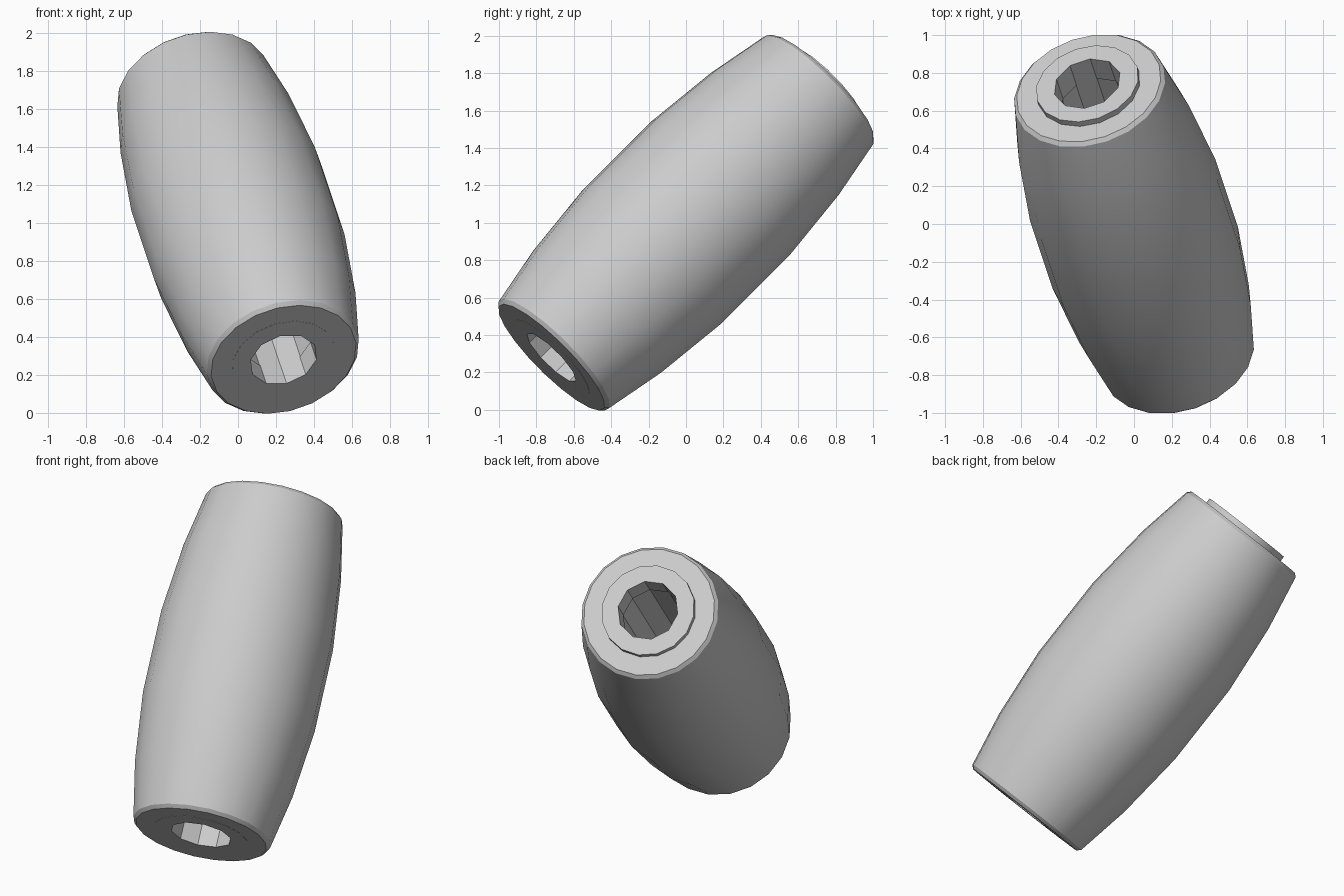
import bpy
import bmesh
from math import cos, sin, tau, radians
from mathutils import Vector, Matrix

default = bpy.data.objects.get("Cube")
if default:
    bpy.data.objects.remove(default, do_unlink=True)

# Single light grey finish
grey = bpy.data.materials.new("light_grey")
grey.use_nodes = True
colour = (0.6, 0.6, 0.6, 1)
grey.diffuse_color = colour
grey.node_tree.nodes["Principled BSDF"].inputs["Base Color"].default_value = colour

# Leaning axis of the barrel, through the middle of the model
axis = Vector((-0.235, 0.705, 0.705)).normalized()
placement = Matrix.Translation((0, 0, 1)) @ axis.to_track_quat("Z", "Y").to_matrix().to_4x4()


def lathe(name, profile, sides, closed=False):
    """Turn (radius, height) points round the leaning axis."""
    bm = bmesh.new()
    rings = [[bm.verts.new((r * cos(tau * i / sides), r * sin(tau * i / sides), h))
              for i in range(sides)] for r, h in profile]
    pairs = list(zip(rings, rings[1:]))
    if closed:
        pairs.append((rings[-1], rings[0]))
    else:
        bm.faces.new(rings[0])
        bm.faces.new(rings[-1])
    for a, b in pairs:
        for i in range(sides):
            j = (i + 1) % sides
            bm.faces.new((a[i], a[j], b[j], b[i]))
    bmesh.ops.recalc_face_normals(bm, faces=bm.faces)
    mesh = bpy.data.meshes.new(name)
    bm.to_mesh(mesh)
    bm.free()
    mesh.materials.append(grey)
    obj = bpy.data.objects.new(name, mesh)
    obj.matrix_world = placement
    bpy.context.collection.objects.link(obj)
    return obj


def select(obj):
    bpy.ops.object.select_all(action="DESELECT")
    obj.select_set(True)
    bpy.context.view_layer.objects.active = obj


# Bulged barrel with small chamfers and a socket for the sleeve
half = [(0.24, 1.045), (0.393, 1.045), (0.412, 1.025), (0.474, 0.69), (0.517, 0.26)]
barrel = lathe("barrel", half + [(r, -h) for r, h in reversed(half)], 20, closed=True)

# Sleeve: proud at the upper end, flush at the lower end
sleeve = lathe("sleeve", [(0.28, -1.046), (0.28, 1.08)], 16)

# Bore, slightly wider beyond each mouth
bore = lathe("bore_cutter", [(0.182, -1.3), (0.182, -0.91), (0.187, -0.91),
                             (0.187, 0.93), (0.182, 0.93), (0.182, 1.3)], 10)
bore.hide_render = True
cut = sleeve.modifiers.new("bore", "BOOLEAN")
cut.operation = "DIFFERENCE"
cut.solver = "EXACT"
cut.object = bore
select(sleeve)
bpy.ops.object.modifier_apply(modifier=cut.name)
bpy.data.objects.remove(bore, do_unlink=True)

for part in (barrel, sleeve):
    select(part)
    bpy.ops.object.shade_smooth_by_angle(angle=radians(30))
